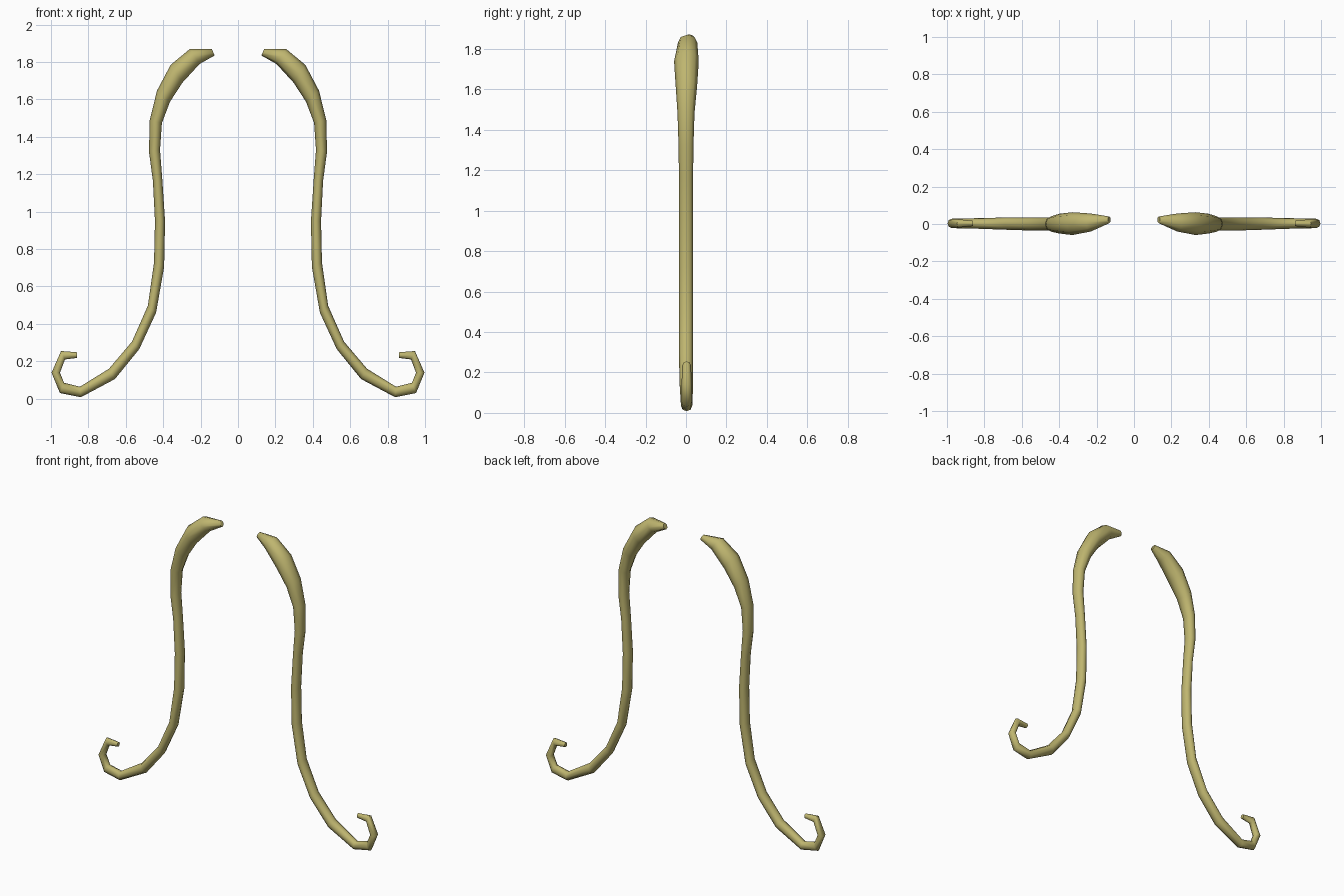
import bpy, bmesh, math
from mathutils import Vector

SIDES = 8
gold = bpy.data.materials.new("dull_gold")
gold.diffuse_color = (0.52, 0.465, 0.16, 1)

# One row per ring: outer x, outer z, inner x, inner z, half depth, y centre
RINGS = [
    (0.14, 1.87, 0.125, 1.835, 0.018, 0.022),
    (0.257, 1.87, 0.205, 1.79, 0.048, 0.008),
    (0.36, 1.785, 0.297, 1.69, 0.061, 0.002),
    (0.433, 1.647, 0.364, 1.587, 0.053, 0.002),
    (0.472, 1.49, 0.407, 1.473, 0.042, 0),
    (0.476, 1.32, 0.417, 1.33, 0.037, 0),
    (0.455, 1.165, 0.405, 1.175, 0.035, 0),
    (0.444, 0.95, 0.39, 0.95, 0.035, 0),
    (0.449, 0.727, 0.395, 0.705, 0.035, 0),
    (0.482, 0.497, 0.438, 0.46, 0.035, 0),
    (0.567, 0.305, 0.528, 0.265, 0.035, 0),
    (0.69, 0.16, 0.658, 0.105, 0.033, 0.002),
    (0.845, 0.064, 0.84, 0.008, 0.028, 0.003),
    (0.93, 0.085, 0.952, 0.03, 0.026, 0.003),
    (0.952, 0.139, 0.997, 0.139, 0.025, 0.003),
    (0.925, 0.21, 0.946, 0.255, 0.022, 0.003),
    (0.86, 0.218, 0.86, 0.248, 0.014, 0.003),
]


def strand(name, side):
    """Oval tube swept through the rings, closed at both ends."""
    bm = bmesh.new()
    loops = []
    for ax, az, bx, bz, half, yc in RINGS:
        mid = Vector((side * (ax + bx) / 2, yc, (az + bz) / 2))
        across = Vector((side * (ax - bx) / 2, 0, (az - bz) / 2))
        ring = []
        for i in range(SIDES):
            a = 2 * math.pi * i / SIDES
            p = mid + across * math.cos(a) + Vector((0, half * math.sin(a), 0))
            ring.append(bm.verts.new(p))
        loops.append(ring)
    for r, s in zip(loops, loops[1:]):
        for i in range(SIDES):
            j = (i + 1) % SIDES
            bm.faces.new((r[i], r[j], s[j], s[i]))
    bm.faces.new(loops[0])
    bm.faces.new(loops[-1])
    bmesh.ops.recalc_face_normals(bm, faces=bm.faces)
    me = bpy.data.meshes.new(name)
    bm.to_mesh(me)
    bm.free()
    me.materials.append(gold)
    ob = bpy.data.objects.new(name, me)
    bpy.context.collection.objects.link(ob)
    bpy.ops.object.select_all(action='DESELECT')
    ob.select_set(True)
    bpy.context.view_layer.objects.active = ob
    bpy.ops.object.shade_smooth_by_angle(angle=math.radians(65))


# Matching pair of drooping strands with curled ends
strand("right_strand", 1)
strand("left_strand", -1)
